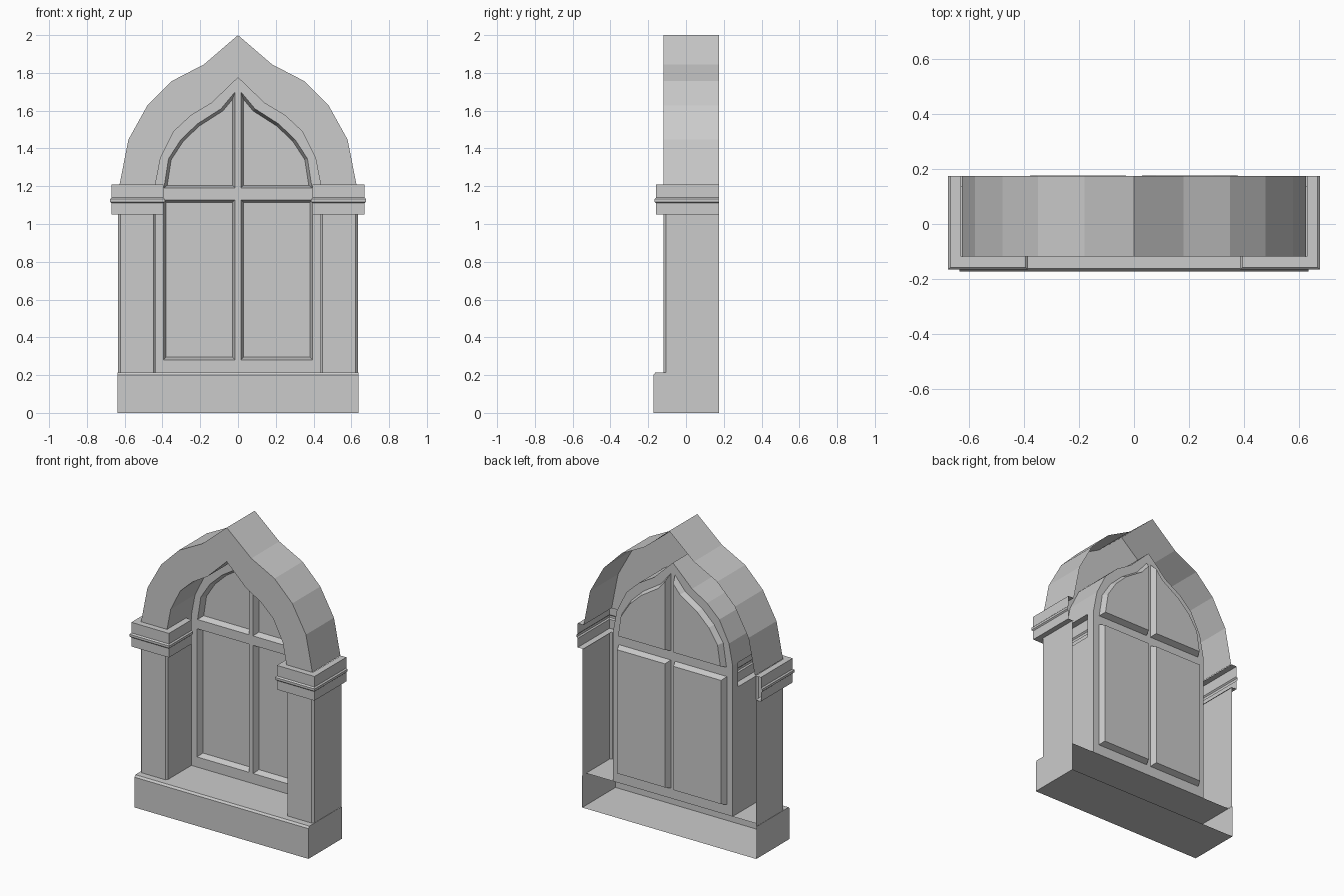
import bpy, bmesh
from mathutils import Vector

if "Cube" in bpy.data.objects:
    bpy.data.objects.remove(bpy.data.objects["Cube"])

BACK, FACE, FRONT = 0.175, 0.137, -0.118   # open back, window frame plane, arch front


def make(name, verts, faces):
    me = bpy.data.meshes.new(name)
    me.from_pydata([tuple(v) for v in verts], [], faces)
    bm = bmesh.new()
    bm.from_mesh(me)
    bmesh.ops.remove_doubles(bm, verts=bm.verts, dist=1e-5)
    bmesh.ops.recalc_face_normals(bm, faces=bm.faces)
    bm.to_mesh(me)
    bm.free()
    ob = bpy.data.objects.new(name, me)
    bpy.context.collection.objects.link(ob)
    return ob


def loft(rings, closed=False):
    n = len(rings[0])
    verts = [v for r in rings for v in r]
    faces = []
    for i in range(len(rings) - 1):
        for j in range(n if closed else n - 1):
            k = (j + 1) % n
            faces.append((i * n + j, i * n + k, (i + 1) * n + k, (i + 1) * n + j))
    return verts, faces


def at_y(pts, y):
    return [(x, y, z) for x, z in pts]


def mirrored(half):
    # half runs from apex (x = 0) down the right side
    return [(-x, z) for x, z in reversed(half[1:])] + half


def inset(pts, d):
    # offset a counter-clockwise polygon inwards
    out, n = [], len(pts)
    for i in range(n):
        a, b, c = (Vector(pts[(i + k) % n]) for k in (-1, 0, 1))
        u, w = (b - a).normalized(), (c - b).normalized()
        n1, n2 = Vector((-u.y, u.x)), Vector((-w.y, w.x))
        out.append(tuple(b + (n1 + n2) * d / (1 + n1.dot(n2))))
    return out


# Ogee arch: hollow shell, open at the back
outer = mirrored([(0, 2.0), (.18, 1.845), (.35, 1.757), (.48, 1.627), (.58, 1.447), (.627, 1.21)])
inner = mirrored([(0, 1.775), (.14, 1.64), (.25, 1.574), (.34, 1.49), (.41, 1.35), (.437, 1.21)])
make("arch", *loft([at_y(outer, BACK), at_y(outer, FRONT), at_y(inner, FRONT), at_y(inner, FACE)]))

# Base block with chamfered top edge and sill running back to the window
prof = [(BACK, 0), (-.173, 0), (-.173, .2), (-.163, .213), (FACE, .213)]
v, f = loft([[(s * .637, y, z) for y, z in prof] for s in (-1, 1)])
for s in (-1, 1):
    k = len(v)
    v += [(s * .637, y, z) for y, z in prof + [(BACK, .213)]]
    f.append(tuple(range(k, k + 6)))
make("base", v, f)

# Pillars and capitals, one each side
plan = [(.635, BACK), (.635, -.107), (.623, -.12), (.448, -.12), (.437, -.107), (.437, FACE)]
for s, side in ((-1, "left"), (1, "right")):
    make("pillar_" + side, *loft([[(s * x, y, z) for x, y in plan] for z in (.213, 1.05)]))

    def ring(z, o):
        return [(s * x, y, z) for x, y in ((.67 + o, BACK), (.67 + o, -.158 - o),
                                           (.395 - o, -.158 - o), (.395 - o, .08), (.437, .08))]

    def neck(z):
        return [(s * x, y, z) for x, y in ((.63, BACK), (.63, FRONT), (.437, FRONT),
                                           (.437, .08), (.437, .08))]
    levels = [(1.05, 0), (1.11, 0), (1.117, .008), (1.132, .008), (1.14, 0), (1.21, 0)]
    v, f = loft([neck(1.05)] + [ring(z, o) for z, o in levels] + [neck(1.21)])
    # reveal strip behind the capital
    k = len(v)
    v += [(s * .437, y, z) for y, z in ((.08, 1.05), (FACE, 1.05), (FACE, 1.21), (.08, 1.21))]
    f.append((k, k + 1, k + 2, k + 3))
    make("capital_" + side, v, f)

# Pane openings, counter-clockwise seen from the front
lower = [(.015, .28), (.395, .28), (.395, 1.128), (.015, 1.128)]
upper = [(.015, 1.19), (.392, 1.19), (.368, 1.345), (.302, 1.447), (.215, 1.53), (.09, 1.61), (.015, 1.70)]
openings = []
for name, p in (("lower", lower), ("upper", upper)):
    openings.append((name + "_right", p))
    openings.append((name + "_left", [(-x, z) for x, z in reversed(p)]))

# Window frame sheet with four openings
outline = [(-.437, .213)] + inner + [(.437, .213)]
bm = bmesh.new()
for loop in [outline] + [p for _, p in openings]:
    vs = [bm.verts.new(c) for c in at_y(loop, FACE)]
    for i in range(len(vs)):
        bm.edges.new((vs[i - 1], vs[i]))
bmesh.ops.triangle_fill(bm, use_beauty=True, edges=bm.edges[:], normal=(0, -1, 0))
me = bpy.data.meshes.new("window_frame")
bm.to_mesh(me)
bm.free()
bpy.context.collection.objects.link(bpy.data.objects.new("window_frame", me))

# Recessed panes with sloping edges
for name, p in openings:
    v, f = loft([at_y(p, FACE), at_y(inset(p, .015), BACK + .001)], closed=True)
    n = len(p)
    f.append(tuple(range(n, 2 * n)))
    make("pane_" + name, v, f)
